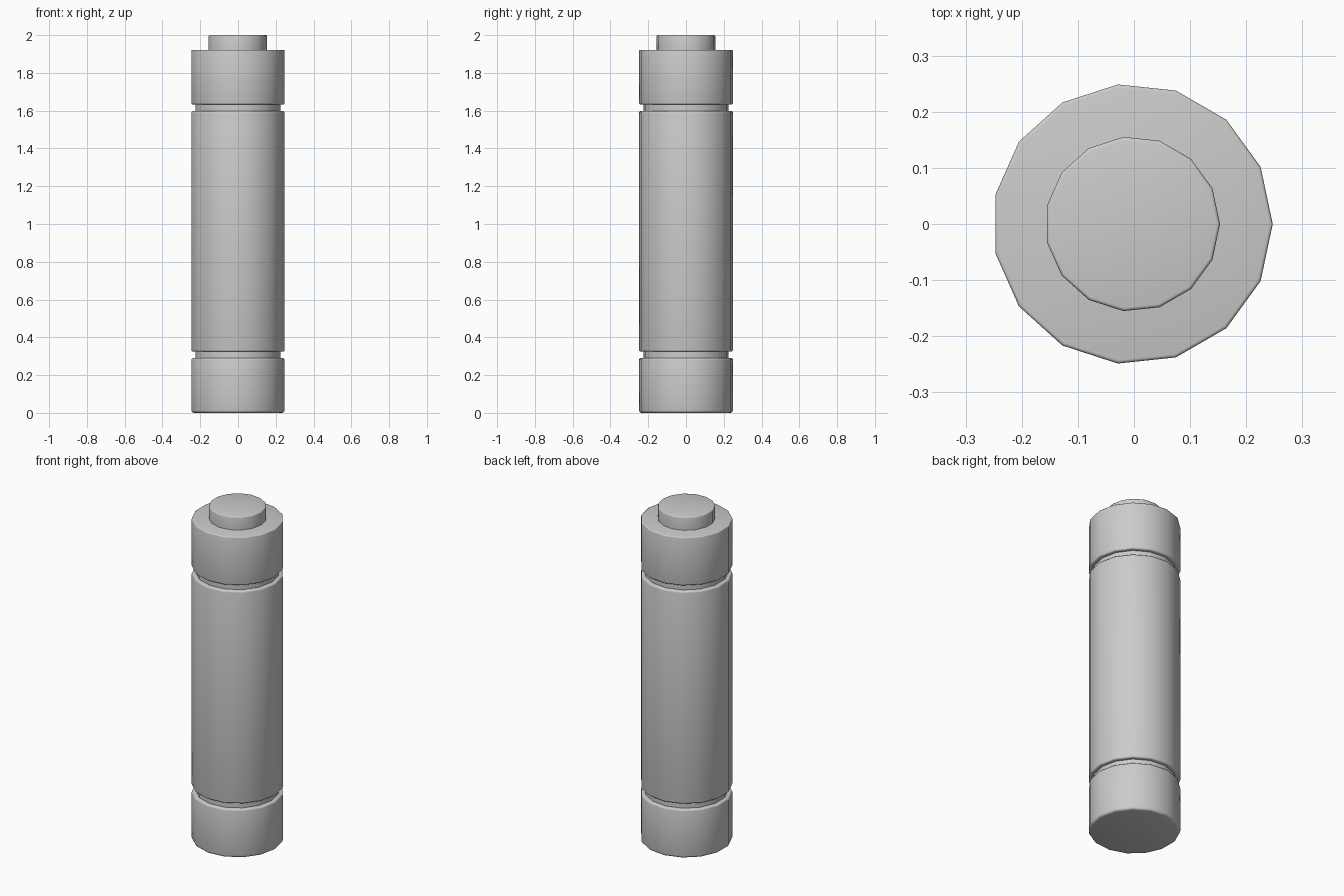
import bpy, bmesh, math

if "Cube" in bpy.data.objects:
    bpy.data.objects.remove(bpy.data.objects["Cube"])

SIDES = 15
OFFSET_X = -0.0027   # an odd-sided polygon is centred by its bounds


def rounded(r, z0, z1, b0=0.01, b1=0.01):
    """Side profile of a drum with softened lower and upper rims."""
    pts = []
    for b, z, s in ((b0, z0, 1), (b1, z1, -1)):
        arc = [(r - b + b * math.sin(a), z + s * b * (1 - math.cos(a)))
               for a in (0, math.pi / 6, math.pi / 3, math.pi / 2)] if b else [(r, z)]
        pts += arc if s == 1 else arc[::-1]
    return pts


def lathe(name, profile):
    bm = bmesh.new()
    rings = []
    for r, z in profile:
        rings.append([bm.verts.new((OFFSET_X + r * math.cos(2 * math.pi * i / SIDES),
                                    r * math.sin(2 * math.pi * i / SIDES), z))
                      for i in range(SIDES)])
    for lo, hi in zip(rings, rings[1:]):
        for i in range(SIDES):
            j = (i + 1) % SIDES
            bm.faces.new((lo[i], lo[j], hi[j], hi[i]))
    bm.faces.new(rings[0][::-1])
    bm.faces.new(rings[-1])
    mesh = bpy.data.meshes.new(name)
    bm.to_mesh(mesh)
    bm.free()
    ob = bpy.data.objects.new(name, mesh)
    bpy.context.collection.objects.link(ob)
    bpy.ops.object.select_all(action='DESELECT')
    ob.select_set(True)
    bpy.context.view_layer.objects.active = ob
    bpy.ops.object.shade_smooth_by_angle(angle=math.radians(35))
    return ob


# Battery casing: lower drum, groove, long drum, groove, upper drum
R, GROOVE = 0.25, 0.227
casing = rounded(R, 0.0, 0.29, b0=0.014)
casing += [(GROOVE, 0.29), (GROOVE, 0.324)]
casing += rounded(R, 0.324, 1.598)
casing += [(GROOVE, 1.598), (GROOVE, 1.632)]
casing += rounded(R, 1.632, 1.922, b1=0.006)
lathe("battery_casing", casing)

# Raised contact on top
lathe("top_contact", rounded(0.156, 1.922, 2.0, b0=0, b1=0.006))
